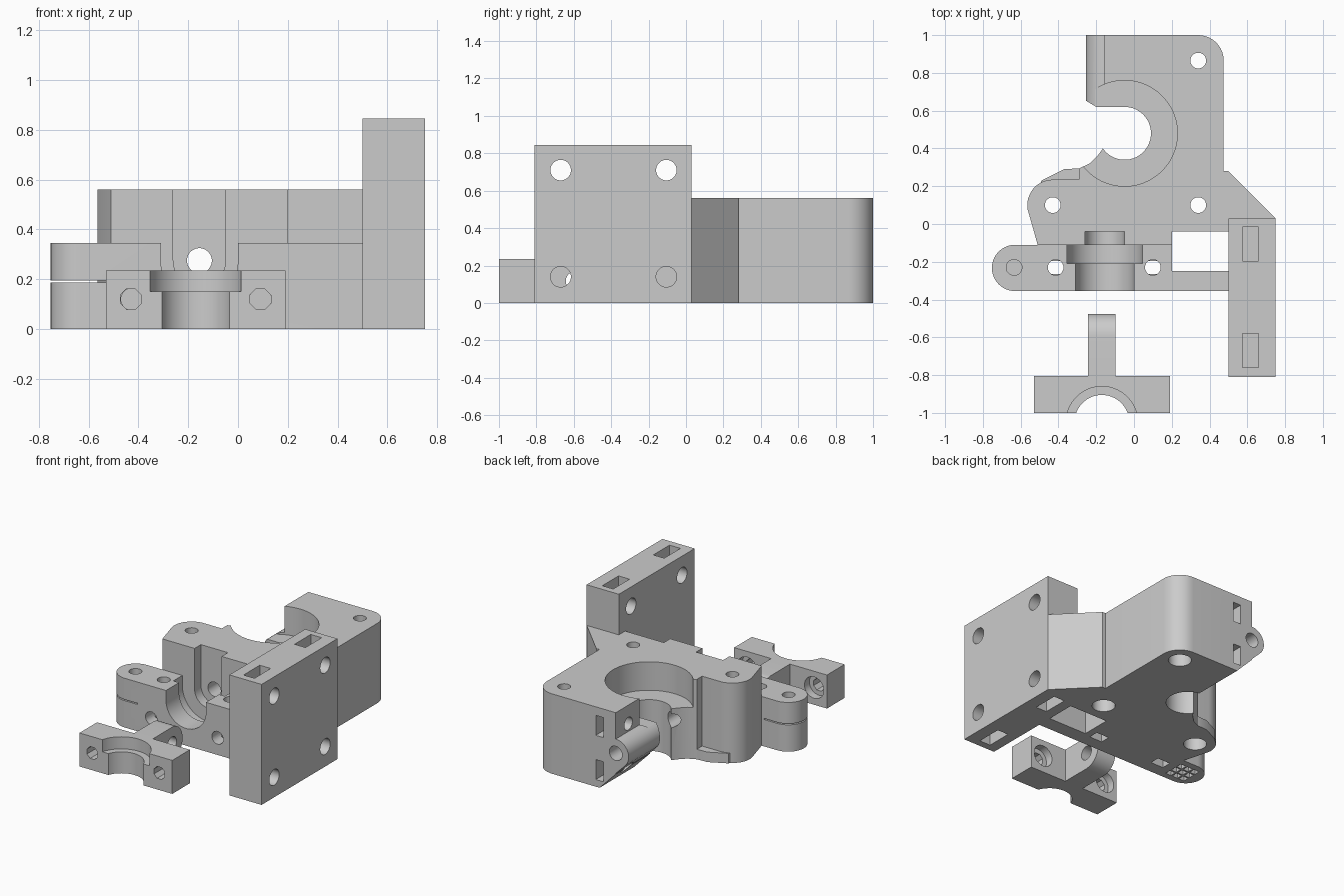
import bpy, bmesh, math

cube = bpy.data.objects.get("Cube")
if cube:
    bpy.data.objects.remove(cube, do_unlink=True)

grey = bpy.data.materials.new("grey plastic")
grey.use_nodes = True
GREY = (0.6, 0.6, 0.6, 1)
grey.diffuse_color = GREY
grey.node_tree.nodes["Principled BSDF"].inputs["Base Color"].default_value = GREY

PLACE = {"x": lambda a, b, t: (t, a, b),
         "y": lambda a, b, t: (a, t, b),
         "z": lambda a, b, t: (a, b, t)}


def arc(cx, cy, r, start, end, n=16):
    angles = [math.radians(start + (end - start) * i / n) for i in range(n + 1)]
    return [(cx + r * math.cos(a), cy + r * math.sin(a)) for a in angles]


def prism(name, pts, axis, lo, hi):
    """Extrude a closed profile along an axis."""
    bm = bmesh.new()
    base = bm.faces.new([bm.verts.new(PLACE[axis](a, b, lo)) for a, b in pts])
    top = bmesh.ops.extrude_face_region(bm, geom=[base])["geom"]
    shift = PLACE[axis](0, 0, hi - lo)
    bmesh.ops.translate(bm, vec=shift, verts=[v for v in top if isinstance(v, bmesh.types.BMVert)])
    bmesh.ops.recalc_face_normals(bm, faces=bm.faces)
    mesh = bpy.data.meshes.new(name)
    bm.to_mesh(mesh)
    bm.free()
    mesh.materials.append(grey)
    obj = bpy.data.objects.new(name, mesh)
    bpy.context.scene.collection.objects.link(obj)
    return obj


def round_bar(a, b, r, axis, lo, hi, sides=32):
    turn = 180 / sides
    return prism("cutter", arc(a, b, r, turn, 360 + turn, sides)[:-1], axis, lo, hi)


def block(x0, x1, y0, y1, z0, z1, name="cutter"):
    return prism(name, [(x0, y0), (x1, y0), (x1, y1), (x0, y1)], "z", z0, z1)


def combine(obj, other, operation="DIFFERENCE"):
    other.hide_render = True
    mod = obj.modifiers.new("combine", "BOOLEAN")
    mod.operation, mod.object, mod.solver = operation, other, "EXACT"
    bpy.context.view_layer.objects.active = obj
    bpy.ops.object.modifier_apply(modifier=mod.name)
    bpy.data.objects.remove(other, do_unlink=True)


def finish(obj):
    bpy.ops.object.select_all(action="DESELECT")
    obj.select_set(True)
    bpy.context.view_layer.objects.active = obj
    bpy.ops.object.shade_smooth_by_angle(angle=math.radians(30))


# Main body with open round socket
ROD_X, ROD_Z = -0.155, 0.275
SX, SY = -0.05, 0.48
outline = ([(-0.51, -0.11), (0.2, -0.11), (0.2, -0.04), (0.7, -0.04), (0.749, 0.03),
            (0.5, 0.28), (0.475, 0.28)]
           + arc(0.34, 0.865, 0.135, 0, 90, 10)
           + [(ROD_X, 1), (ROD_X, 0.62)]
           + arc(SX, SY, 0.14, 90, -145, 32)
           + [(-0.19, 0.365), (-0.235, 0.32), (-0.29, 0.295), (-0.29, 0.235)]
           + arc(-0.43, 0.1, 0.135, 90, 190, 12))
body = prism("carriage_body", outline, "z", 0, 0.56)

# Sloped underside and rounded lug around the rod hole
combine(body, prism("cutter", [(-0.02, -0.01), (-0.4, 0.38), (-0.4, -0.01)], "y", 0.61, 1.1))
lug = arc(ROD_X, ROD_Z, 0.1, 90, 225, 14) + [(-0.02, 0), (0.02, 0), (0.02, 0.375)]
combine(body, prism("rod_lug", lug, "y", 0.62, 1), "UNION")
combine(body, prism("cutter", [(-0.3, 0.6), (-0.2, 0.62), (-0.27, 0.662)], "z", -0.1, 0.5))
combine(body, round_bar(SX, SY, 0.28, "z", 0.36, 0.7, 64))

# Low ledge beside the socket
ledge = [(-0.5, 0.2), (-0.49, 0.23), (-0.37, 0.29), (-0.285, 0.295), (-0.285, 0.2)]
combine(body, prism("ledge", ledge, "z", 0, 0.07), "UNION")

# Front wall with rounded end
wall = ([(0.55, -0.355), (0.55, -0.25), (0.2, -0.25), (0.2, -0.11), (0.15, -0.11),
         (0.15, -0.06), (-0.45, -0.06), (-0.45, -0.11)]
        + arc(-0.63, -0.2325, 0.1225, 90, 270, 20))
combine(body, prism("front_wall", wall, "z", 0, 0.345), "UNION")

# Upright mounting plate
combine(body, block(0.5, 0.75, -0.81, 0.03, 0, 0.845, "plate"), "UNION")

# Stepped cradle, open at the top
for r, y0, y1 in [(0.155, -0.4, -0.2), (0.2, -0.21, -0.11), (0.105, -0.12, -0.04)]:
    cradle = arc(ROD_X, ROD_Z, r, 180, 360, 24) + [(ROD_X + r, 0.7), (ROD_X - r, 0.7)]
    combine(body, prism("cutter", cradle, "y", y0, y1))
combine(body, round_bar(ROD_X, ROD_Z, 0.05, "y", -0.1, 1.1))

# Plate holes and nut slots
for y in (-0.67, -0.105):
    for z in (0.71, 0.14):
        combine(body, round_bar(y, z, 0.055, "x", 0.4, 0.8))
    for z0, z1 in ((0.64, 0.9), (-0.1, 0.2)):
        combine(body, block(0.575, 0.66, y - 0.09, y + 0.09, z0, z1))

# Vertical screw holes with head recesses underneath
for x, y in [(0.34, 0.865), (0.34, 0.1), (-0.43, 0.1)]:
    combine(body, round_bar(x, y, 0.042, "z", -0.1, 0.7, 16))
    combine(body, round_bar(x, y, 0.075, "z", -0.1, 0.1, 24))
combine(body, round_bar(-0.635, -0.23, 0.042, "z", 0.19, 0.5, 16))

# Clamp screw holes and nut traps in the front wall
for x in (-0.415, 0.1):
    combine(body, round_bar(x, -0.23, 0.042, "z", 0.1, 0.5, 16))
    combine(body, block(x - 0.05, x + 0.05, -0.265, -0.195, -0.1, 0.18))
    combine(body, round_bar(x - 0.01, 0.12, 0.045, "y", -0.4, -0.15, 16))

# Cross screws and nut slots at the back
for z in (0.12, 0.43):
    combine(body, round_bar(0.86, z, 0.045, "x", -0.4, 0.1, 16))
    combine(body, block(-0.06, 0.0, 0.82, 1.1, z - 0.07, z + 0.07))

# Slit and lattice pockets under the rounded end
combine(body, block(-0.8, -0.53, -0.4, -0.1, 0.188, 0.196))
for i in range(3):
    for j in range(3):
        x, y = -0.68 + 0.055 * i, -0.31 + 0.055 * j
        combine(body, block(x, x + 0.043, y, y + 0.043, -0.1, 0.15))
finish(body)

# Loose clamp with a hinge arm
clamp = block(-0.53, 0.19, -1, -0.805, 0, 0.235, "clamp")
arm = [(-0.85, 0), *arc(-0.593, 0.1175, 0.1175, -90, 90, 20), (-0.85, 0.235)]
combine(clamp, prism("arm", arm, "x", -0.243, -0.097), "UNION")
combine(clamp, round_bar(-0.17, -1.05, 0.19, "z", 0.15, 0.4, 48))
combine(clamp, round_bar(-0.17, -1.05, 0.145, "z", -0.1, 0.2, 48))
combine(clamp, round_bar(-0.593, 0.1175, 0.05, "x", -0.4, 0.1))
for x in (-0.43, 0.09):
    combine(clamp, round_bar(x, 0.12, 0.045, "y", -1.1, -0.7, 8))
    combine(clamp, round_bar(x, 0.12, 0.075, "y", -0.86, -0.7, 24))
finish(clamp)
